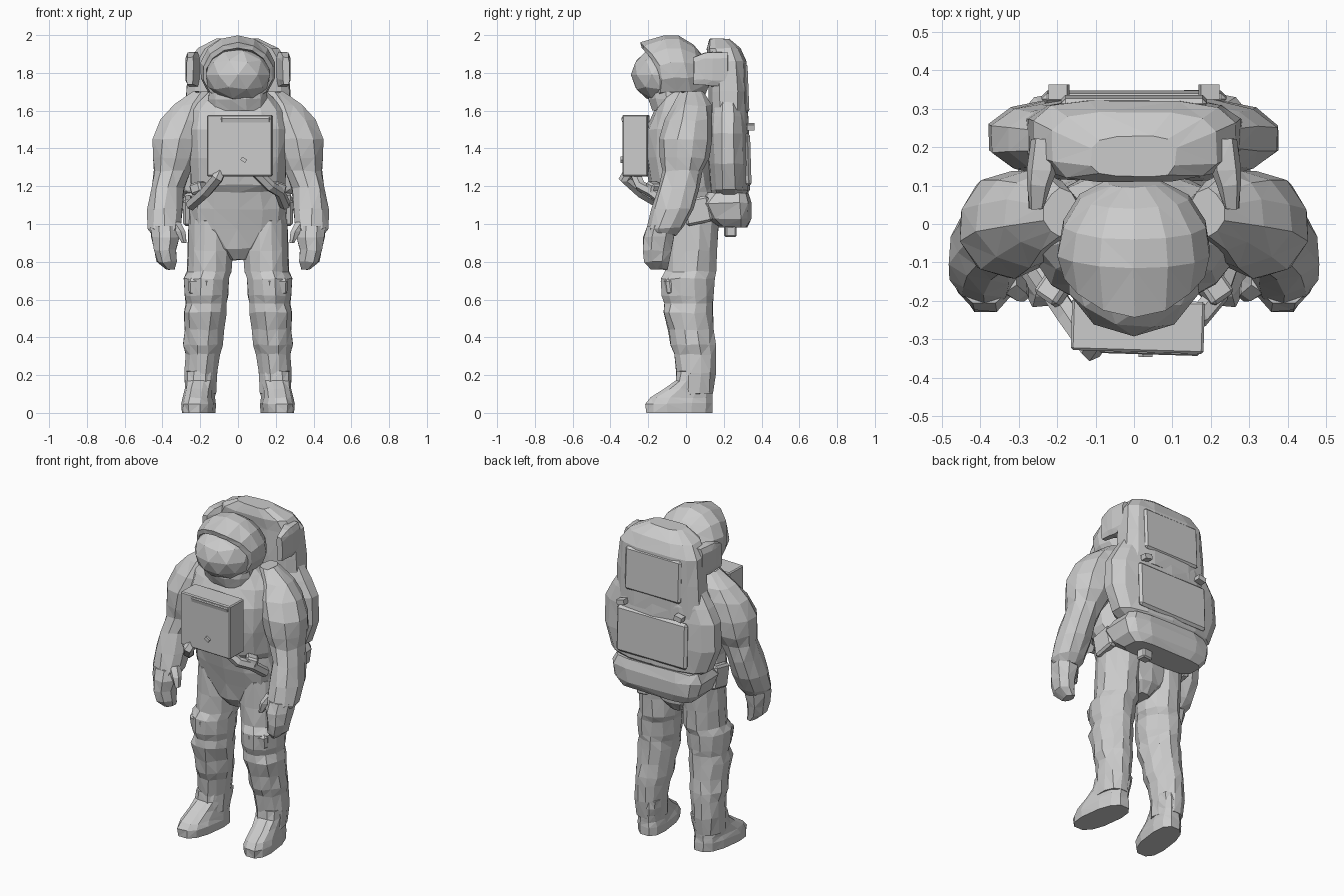
import bpy, bmesh, math, random
from mathutils import Vector, Euler

random.seed(4)


def finish(name, bm, mirror=False):
    bmesh.ops.recalc_face_normals(bm, faces=bm.faces)
    me = bpy.data.meshes.new(name)
    bm.to_mesh(me)
    bm.free()
    ob = bpy.data.objects.new(name, me)
    bpy.context.collection.objects.link(ob)
    if mirror:
        ob.modifiers.new("mirror", 'MIRROR')
    return ob


def loft(name, rings, sides=10, p=2.0, axis='Z', mirror=False, jitter=0.004, skew=None):
    """Skin (cx, cy, cz, ra, rb) superellipse rings lying across the axis."""
    bm = bmesh.new()
    loops = []
    for cx, cy, cz, ra, rb in rings:
        loop = []
        for i in range(sides):
            t = 2 * math.pi * (i + 0.5) / sides
            c, s = math.cos(t), math.sin(t)
            a = ra * math.copysign(abs(c) ** (2 / p), c)
            b = rb * math.copysign(abs(s) ** (2 / p), s)
            co = Vector((cx + a, cy + b, cz) if axis == 'Z' else (cx + a, cy, cz + b))
            if cz > 0.01:
                co += Vector([random.uniform(-jitter, jitter) for _ in range(3)])
            if skew:
                co = skew(co)
            loop.append(bm.verts.new(co))
        loops.append(loop)
    for lo, hi in zip(loops, loops[1:]):
        for i in range(sides):
            j = (i + 1) % sides
            bm.faces.new((lo[i], lo[j], hi[j], hi[i]))
    bm.faces.new(loops[0][::-1])
    bm.faces.new(loops[-1])
    bmesh.ops.triangulate(bm, faces=[f for f in bm.faces if len(f.verts) == 4])
    return finish(name, bm, mirror)


def block(name, loc, size, rot=(0, 0, 0), bevel=0.0, mirror=False):
    bm = bmesh.new()
    bmesh.ops.create_cube(bm, size=1)
    bmesh.ops.scale(bm, vec=size, verts=bm.verts)
    if bevel:
        bmesh.ops.bevel(bm, geom=bm.edges[:], offset=bevel, segments=1, affect='EDGES')
    bmesh.ops.rotate(bm, matrix=Euler(rot).to_matrix(), verts=bm.verts)
    bmesh.ops.translate(bm, vec=loc, verts=bm.verts)
    return finish(name, bm, mirror)


def hose(name, points, r):
    cu = bpy.data.curves.new(name, 'CURVE')
    cu.dimensions = '3D'
    cu.bevel_depth, cu.bevel_resolution, cu.use_fill_caps = r, 1, True
    sp = cu.splines.new('POLY')
    sp.points.add(len(points) - 1)
    for pt, co in zip(sp.points, points):
        pt.co = (*co, 1)
    sp.use_smooth = False
    bpy.context.collection.objects.link(bpy.data.objects.new(name, cu))


# Torso, from crotch to neck
loft("torso", [
    (0, .03, .81, .05, .08), (0, .03, .87, .13, .125), (0, .025, .97, .255, .14),
    (0, .01, 1.08, .265, .155), (0, 0, 1.17, .245, .165), (0, -.02, 1.21, .255, .175),
    (0, -.04, 1.35, .26, .18), (0, -.04, 1.5, .27, .175), (0, -.02, 1.6, .25, .15),
    (0, -.02, 1.67, .19, .12), (0, -.03, 1.71, .14, .11)], sides=14, p=2.3)

# Arms with bulky sleeves
loft("arm", [
    (.19, .03, 1.70, .05, .06), (.24, .03, 1.63, .10, .10), (.275, .015, 1.55, .14, .125),
    (.315, 0, 1.45, .145, .14), (.335, -.005, 1.35, .125, .13), (.35, -.02, 1.28, .10, .11),
    (.375, -.04, 1.19, .09, .11), (.388, -.07, 1.08, .098, .115),
    (.39, -.11, .98, .09, .10), (.385, -.13, .94, .06, .08)], mirror=True, jitter=.006)

# Gloves
loft("glove", [
    (.388, -.13, .99, .078, .085), (.385, -.145, .93, .078, .088), (.387, -.155, .86, .063, .082),
    (.378, -.155, .80, .055, .07), (.36, -.14, .76, .025, .045)], sides=8, mirror=True)
loft("thumb", [
    (.335, -.14, 1.01, .035, .04), (.305, -.165, .96, .03, .035),
    (.285, -.18, .90, .014, .02)], sides=6, mirror=True, jitter=.002)

# Legs with suit folds at thigh, knee and shin
loft("leg", [
    (.145, .04, 1.02, .12, .14), (.148, .03, .86, .122, .137), (.15, .025, .75, .12, .137),
    (.166, .01, .71, .124, .143), (.168, .007, .62, .12, .14), (.168, .015, .58, .108, .13),
    (.175, .01, .53, .115, .135), (.178, .03, .44, .105, .125), (.185, .038, .36, .106, .122),
    (.188, .05, .31, .095, .115), (.195, .053, .21, .09, .105),
    (.197, .045, .1, .08, .105)], sides=12, mirror=True, jitter=.005)
block("thigh_pocket", (.20, -.088, .67), (.12, .06, .09), (.15, 0, .3), .015, True)

# Boots, toes turned slightly out
loft("boot", [
    (.203, -.035, 0, .083, .18), (.203, -.035, .05, .085, .182), (.203, -.025, .08, .08, .168),
    (.203, .012, .125, .075, .132), (.20, .045, .17, .08, .105), (.20, .05, .22, .08, .10)],
    sides=12, p=2.6, mirror=True, skew=lambda v: Vector((v.x - .13 * v.y, v.y, v.z)))


# Helmet shell leaning forward, its rim swept back at the sides, and the visor
def lean(v):
    sweep = 2.2 * v.x ** 2 if v.y < -.12 else 0
    return Vector((v.x, v.y - .22 * (v.z - 1.815) + sweep, v.z))


loft("helmet", [
    (0, .11, 1.815, .07, .07), (0, .07, 1.815, .145, .135), (0, 0, 1.815, .19, .182),
    (0, -.075, 1.815, .203, .184), (0, -.21, 1.80, .188, .16), (0, -.21, 1.79, .17, .142),
    (0, -.15, 1.79, .165, .13)], sides=14, axis='Y', jitter=.002, skew=lean)
bm = bmesh.new()
bmesh.ops.create_icosphere(bm, subdivisions=2, radius=1)
bmesh.ops.scale(bm, vec=(.178, .162, .147), verts=bm.verts)
bmesh.ops.translate(bm, vec=(0, -.13, 1.79), verts=bm.verts)
finish("visor", bm)
loft("neck_ring", [(0, -.05, 1.60, .17, .13), (0, -.07, 1.66, .165, .13),
                   (0, -.08, 1.74, .15, .12)], sides=12)

# Chest control box with its details
block("chest_box", (.01, -.265, 1.415), (.345, .135, .325), (0, 0, -.03), .006)
block("chest_box_lid", (.04, -.325, 1.545), (.26, .02, .045), (.25, 0, -.03), .005)
block("chest_knob", (.03, -.336, 1.34), (.03, .02, .02), (0, .6, 0))
hose("left_hose", [(-.09, -.29, 1.29), (-.11, -.325, 1.24), (-.17, -.24, 1.17), (-.25, -.12, 1.10)], .032)
hose("right_hose", [(.10, -.27, 1.27), (.17, -.24, 1.20), (.22, -.18, 1.17), (.25, -.09, 1.10)], .03)
block("side_clasp", (.21, -.17, 1.19), (.07, .07, .06), (0, .3, .6), .01, True)

# Backpack: wide lower body, narrower top, padded arms beside the helmet
loft("backpack_lower", [
    (0, .225, 1.14, .26, .09), (0, .23, 1.18, .33, .107), (0, .225, 1.32, .385, .112),
    (0, .22, 1.48, .38, .112), (0, .22, 1.57, .33, .105), (0, .22, 1.66, .27, .09)],
    sides=14, p=2.5)
loft("backpack_upper", [
    (0, .225, 1.5, .29, .105), (0, .225, 1.7, .28, .105), (0, .22, 1.86, .268, .105),
    (0, .20, 1.93, .22, .095), (0, .175, 1.98, .11, .055)], sides=12, p=3.2)
loft("helmet_side_arm", [
    (.255, .04, 1.81, .02, .075), (.247, .10, 1.82, .033, .09), (.24, .14, 1.82, .04, .095),
    (.235, .22, 1.82, .035, .09)], sides=8, p=4, axis='Y', mirror=True, jitter=.003)
block("pack_back_panel", (0, .328, 1.34), (.48, .03, .28), (.03, 0, 0), .014)
block("pack_top_panel", (0, .318, 1.72), (.38, .025, .26), (.04, 0, 0), .012)
block("pack_latch", (.195, .343, 1.515), (.05, .04, .03), (0, .2, 0), 0, True)

# Lower pouch under the backpack, reaching round the hips
loft("waist_pouch", [
    (0, .245, .985, .24, .08), (0, .22, 1.03, .285, .125), (0, .20, 1.11, .305, .15),
    (0, .22, 1.165, .28, .11)], sides=12, p=4.5)
block("pouch_buckle", (.12, .235, .96), (.07, .06, .06), (0, 0, .1), .008)
block("hip_bracket", (.265, .06, 1.07), (.05, .14, .14), (.2, 0, 0), .012, True)
